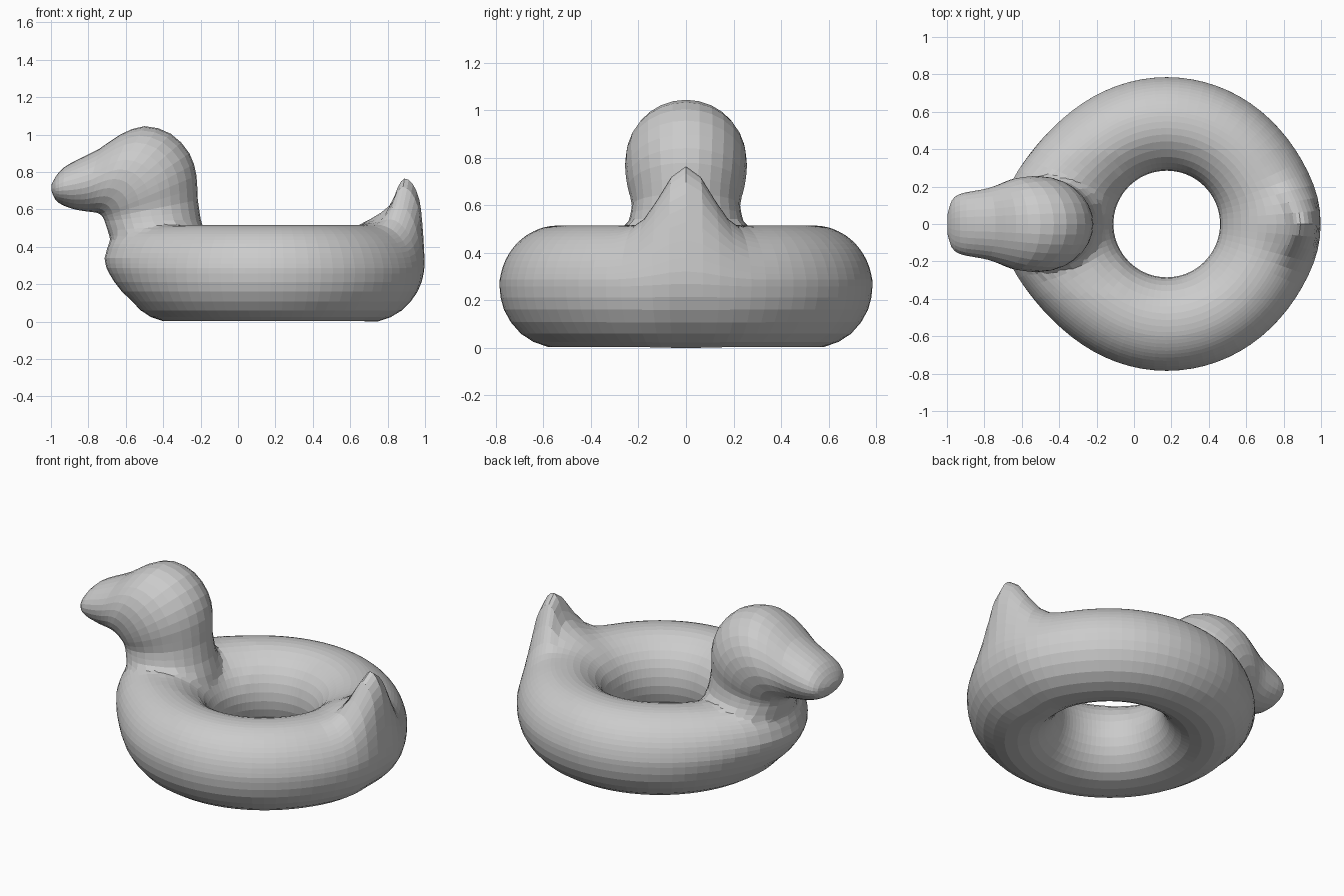
import bpy, bmesh, math

if "Cube" in bpy.data.objects:
    bpy.data.objects.remove(bpy.data.objects["Cube"])

CX = 0.175  # centre of the ring hole


def catmull(pts, steps, closed):
    """Smooth curve through points of any dimension."""
    n, out = len(pts), []
    for i in range(n if closed else n - 1):
        q = [pts[(i + k) % n] if closed else pts[min(max(i + k, 0), n - 1)] for k in (-1, 0, 1, 2)]
        for s in range(steps):
            t = s / steps
            out.append(tuple(0.5 * (2 * b + (c - a) * t + (2 * a - 5 * b + 4 * c - d) * t * t
                                    + (3 * b - a - 3 * c + d) * t ** 3) for a, b, c, d in zip(*q)))
    return out if closed else out + [tuple(pts[-1])]


def loft(name, rings, closed):
    """Skin a list of vertex rings, joined end to end or capped."""
    bm = bmesh.new()
    vs = [[bm.verts.new(p) for p in r] for r in rings]
    n = len(vs[0])
    for i in range(len(vs) if closed else len(vs) - 1):
        a, b = vs[i], vs[(i + 1) % len(vs)]
        for j in range(n):
            bm.faces.new((a[j], a[(j + 1) % n], b[(j + 1) % n], b[j]))
    if not closed:
        bm.faces.new(vs[0])
        bm.faces.new(vs[-1])
    bmesh.ops.recalc_face_normals(bm, faces=bm.faces)
    me = bpy.data.meshes.new(name)
    bm.to_mesh(me)
    bm.free()
    ob = bpy.data.objects.new(name, me)
    bpy.context.collection.objects.link(ob)
    return ob


# Ring: tube section swept round the hole, blended into the tail section at the +x end
angles = [180, 157, 135, 112, 95, 80, 70, 60, 50, 38, 25, 12, 0, -22, -50, -80, -112, -135, -157]
tail = catmull([(.285, .257), (.30, .355), (.358, .44), (.44, .50), (.535, .55), (.635, .62),
                (.68, .72), (.715, .765), (.76, .735), (.795, .65), (.81, .53), (.82, .38),
                (.82, .27), (.785, .16), (.70, .06), (.57, .0), (.44, .018), (.358, .075),
                (.30, .16)], 2, True)
tube = catmull([(.535 + .25 * math.cos(math.radians(a)), .258 + .258 * math.sin(math.radians(a)))
                for a in angles], 2, True)
rings, N = [], 72
for i in range(N):
    a = 2 * math.pi * i / N
    da = min(a, 2 * math.pi - a)
    w_tail = math.exp(-(da / .21) ** 2)
    w_side = math.exp(-(da / .45) ** 2)
    w_front = math.exp(-((a - math.pi) / .5) ** 2)
    ring = []
    for (r, z), (rt, zt) in zip(tube, tail):
        s = (r - .285) / .5
        r += s * (.035 * w_side + .5 * max(0, z - .1) * w_front)
        r, z = r + (rt - r) * w_tail, max(0, z + (zt - z) * w_tail)
        ring.append((CX + r * math.cos(a), r * math.sin(a), z))
    rings.append(ring)
body = loft("duck_float", rings, True)

# Neck and head: sections fan round the chin. (chin x, z, outer x, z, half width)
fan = [(-.66, .36, -.17, .38, .27), (-.69, .45, -.165, .47, .275), (-.715, .52, -.195, .54, .245),
       (-.722, .55, -.215, .65, .228), (-.73, .568, -.222, .78, .245), (-.74, .576, -.26, .90, .255),
       (-.75, .581, -.36, 1.005, .255), (-.765, .584, -.50, 1.045, .243), (-.79, .587, -.63, 1.0, .215),
       (-.83, .592, -.74, .925, .19), (-.88, .602, -.85, .87, .175), (-.935, .622, -.93, .825, .16),
       (-.975, .65, -.975, .775, .125), (-.998, .70, -.998, .73, .05)]
rings = []
for cx, cz, ox, oz, w in catmull(fan, 2, False):
    ring = []
    for k in range(28):
        t = 2 * math.pi * k / 28
        u = .5 - .5 * math.cos(t)
        ring.append((cx + (ox - cx) * u, w * math.sin(t), cz + (oz - cz) * u))
    rings.append(ring)
head = loft("head_helper", rings, False)

# Fuse head and ring into one skin
mod = body.modifiers.new("fuse", 'BOOLEAN')
mod.operation, mod.solver, mod.object = 'UNION', 'EXACT', head
dg = bpy.context.evaluated_depsgraph_get()
fused = bpy.data.meshes.new_from_object(body.evaluated_get(dg))
body.modifiers.clear()
body.data = fused
bpy.data.objects.remove(head)

# Soften the seam at the foot of the neck
bm = bmesh.new()
bm.from_mesh(fused)
bmesh.ops.remove_doubles(bm, verts=bm.verts, dist=.012)
for _ in range(4):
    seam = [v for v in bm.verts if v.co.x < -.08 and .34 < v.co.z < .555 and abs(v.co.y) < .36]
    bmesh.ops.smooth_vert(bm, verts=seam, factor=.5, use_axis_x=True, use_axis_y=True, use_axis_z=True)
bmesh.ops.recalc_face_normals(bm, faces=bm.faces)
bm.to_mesh(fused)
bm.free()
